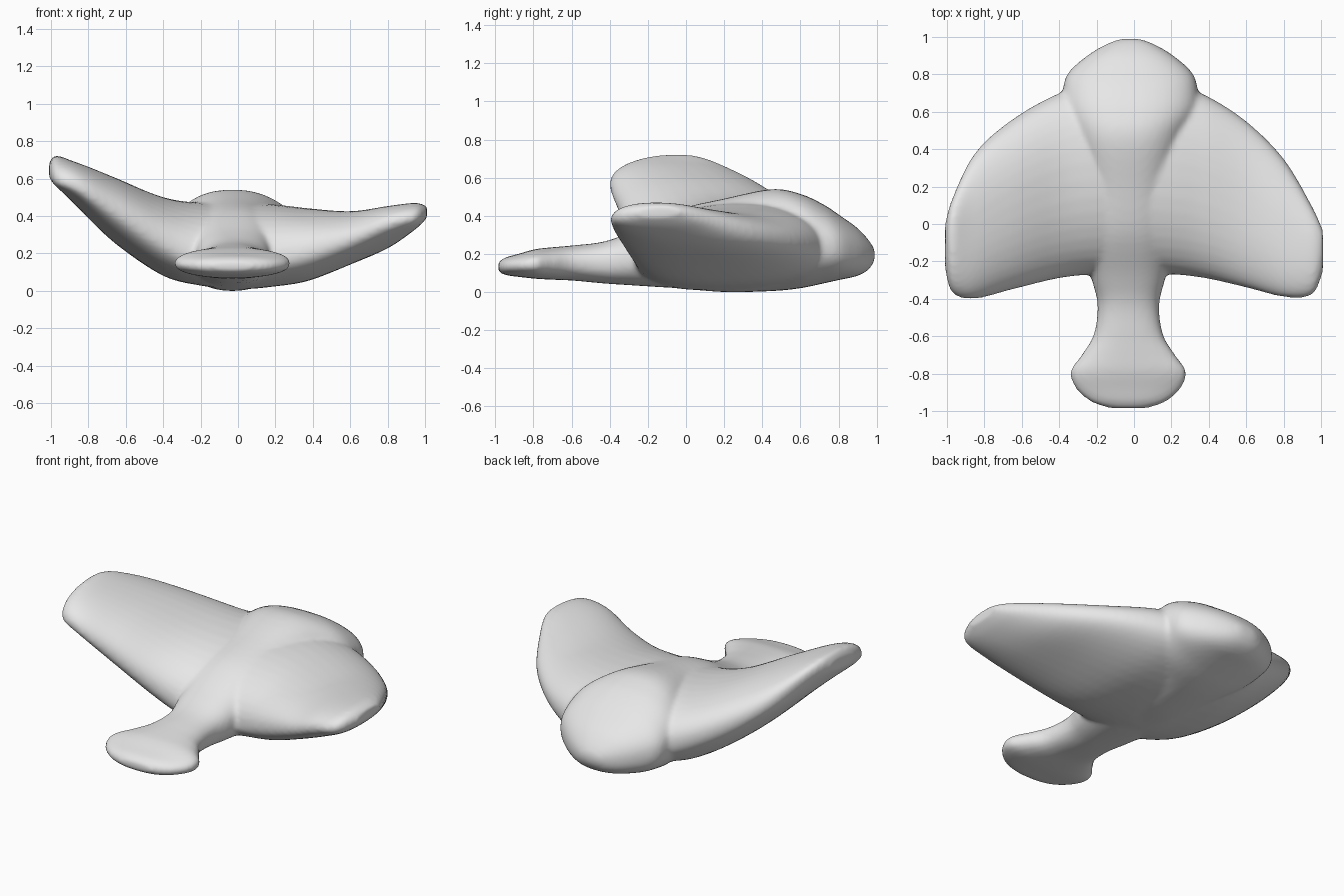
import bpy, bmesh
from math import cos, sin, pi

cube = bpy.data.objects.get("Cube")
if cube:
    bpy.data.objects.remove(cube)

skin = bpy.data.materials.new("light_grey_skin")
skin.use_nodes = True
skin.diffuse_color = (0.8, 0.8, 0.8, 1)
skin.node_tree.nodes["Principled BSDF"].inputs["Base Color"].default_value = (0.8, 0.8, 0.8, 1)

SIDES = 40
STEPS = 5


def spline(stations):
    """Smooth the station values with a Catmull-Rom curve."""
    out = []
    last = len(stations) - 1
    for i in range(last):
        quad = [stations[max(0, min(last, i + k))] for k in (-1, 0, 1, 2)]
        for s in range(STEPS):
            t = s / STEPS
            out.append([b + t * (c - a + t * (2 * a - 5 * b + 4 * c - d
                        + t * (3 * b - a - 3 * c + d))) / 2
                        for a, b, c, d in zip(*quad)])
    return out + [list(stations[-1])]


def power(v, e):
    return abs(v) ** e * (1 if v >= 0 else -1)


def loft(bm, stations, section):
    """Skin closed rings, one per station, and cap both ends."""
    rings = [[bm.verts.new(section(st, 2 * pi * k / SIDES)) for k in range(SIDES)]
             for st in spline(stations)]
    for r, q in zip(rings, rings[1:]):
        for k in range(SIDES):
            j = (k + 1) % SIDES
            bm.faces.new((r[k], r[j], q[j], q[k]))
    bm.faces.new(rings[0])
    bm.faces.new(rings[-1])


def fin_section(st, a):
    x, lead, trail, z_lead, z_trail, top, low = st
    c, s = cos(a), sin(a)
    chord = (z_lead + z_trail) / 2
    height = (top - chord) if s > 0 else (chord - low)
    z = chord + (z_lead - z_trail) / 2 * c + height * power(s, 0.9)
    return x, (lead + trail) / 2 + (lead - trail) / 2 * power(c, 0.9), z


def spine_section(st, a):
    y, cx, half, top, low = st
    return (cx + half * power(cos(a), 0.85), y,
            (top + low) / 2 + (top - low) / 2 * power(sin(a), 0.85))


# Fins: x, leading y, trailing y, leading z, trailing z, top z, bottom z
fins = [
    (-1.01, 0.0, -0.24, 0.66, 0.63, 0.68, 0.61),
    (-0.97, 0.14, -0.37, 0.64, 0.59, 0.72, 0.56),
    (-0.85, 0.38, -0.40, 0.51, 0.55, 0.68, 0.44),
    (-0.65, 0.56, -0.35, 0.38, 0.43, 0.60, 0.25),
    (-0.40, 0.70, -0.29, 0.27, 0.27, 0.50, 0.08),
    (-0.20, 0.75, -0.27, 0.22, 0.17, 0.47, 0.03),
    (0.0, 0.76, -0.27, 0.20, 0.15, 0.47, 0.01),
    (0.20, 0.75, -0.27, 0.21, 0.17, 0.46, 0.025),
    (0.38, 0.69, -0.29, 0.24, 0.21, 0.44, 0.055),
    (0.60, 0.55, -0.34, 0.27, 0.28, 0.425, 0.14),
    (0.80, 0.35, -0.39, 0.31, 0.36, 0.45, 0.23),
    (0.95, 0.10, -0.38, 0.38, 0.39, 0.47, 0.33),
    (1.01, -0.03, -0.26, 0.42, 0.41, 0.45, 0.39),
]

# Tail, back and head: y, centre x, half width, top z, bottom z
spine = [
    (-0.985, -0.03, 0.10, 0.155, 0.11),
    (-0.95, -0.03, 0.20, 0.18, 0.09),
    (-0.88, -0.03, 0.28, 0.20, 0.08),
    (-0.79, -0.03, 0.31, 0.225, 0.07),
    (-0.70, -0.03, 0.25, 0.235, 0.065),
    (-0.59, -0.03, 0.185, 0.245, 0.06),
    (-0.43, -0.03, 0.165, 0.265, 0.045),
    (-0.28, -0.03, 0.20, 0.32, 0.035),
    (-0.05, -0.03, 0.25, 0.43, 0.02),
    (0.20, -0.03, 0.25, 0.49, 0.0),
    (0.45, -0.03, 0.30, 0.54, 0.005),
    (0.60, -0.02, 0.36, 0.515, 0.02),
    (0.72, -0.02, 0.36, 0.46, 0.045),
    (0.81, -0.02, 0.33, 0.40, 0.065),
    (0.90, -0.02, 0.23, 0.335, 0.085),
    (0.96, -0.02, 0.13, 0.27, 0.12),
    (0.99, -0.02, 0.05, 0.22, 0.17),
]

# Body: both lofts fused into one soft skin
bm = bmesh.new()
loft(bm, fins, fin_section)
loft(bm, spine, spine_section)
for island in (bm.faces,):
    bmesh.ops.recalc_face_normals(bm, faces=list(island))
mesh = bpy.data.meshes.new("finned_body")
bm.to_mesh(mesh)
bm.free()
mesh.materials.append(skin)
body = bpy.data.objects.new("finned_body", mesh)
bpy.context.collection.objects.link(body)

fuse = body.modifiers.new("fuse", "REMESH")
fuse.mode = "VOXEL"
fuse.voxel_size = 0.014
fuse.use_smooth_shade = True
soften = body.modifiers.new("soften", "SMOOTH")
soften.factor = 0.5
soften.iterations = 8
